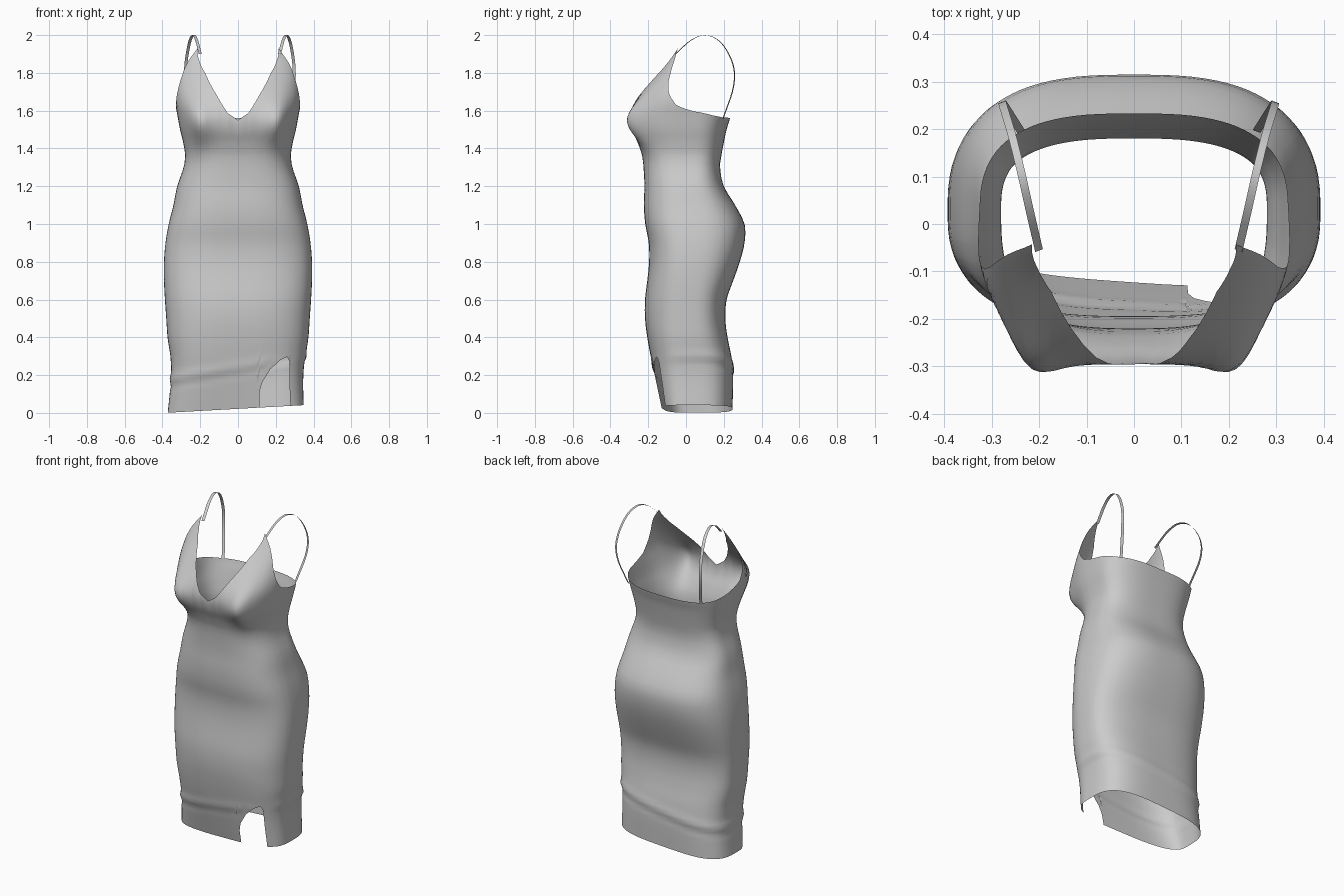
import bpy
from math import sin, cos, radians, exp, copysign
from mathutils import Vector

if "Cube" in bpy.data.objects:
    bpy.data.objects.remove(bpy.data.objects["Cube"], do_unlink=True)

# One fabric colour
GREY = (0.6, 0.6, 0.6, 1)
fabric = bpy.data.materials.new("grey fabric")
fabric.use_nodes = True
fabric.diffuse_color = GREY
fabric.node_tree.nodes["Principled BSDF"].inputs["Base Color"].default_value = GREY

# Body profile: height, half width, front depth, back depth
PROFILE = [
    (0.0, .36, -.118, .245), (.2, .35, -.165, .25), (.3, .358, -.187, .24),
    (.4, .373, -.205, .22), (.5, .38, -.217, .208), (.6, .387, -.217, .215),
    (.7, .392, -.205, .25), (.8, .392, -.195, .285), (.9, .384, -.197, .31),
    (1.0, .367, -.216, .31), (1.1, .342, -.223, .26), (1.2, .322, -.22, .2),
    (1.3, .288, -.225, .18), (1.36, .28, -.232, .187), (1.43, .29, -.255, .2),
    (1.5, .307, -.285, .215), (1.57, .32, -.295, .235), (1.64, .332, -.275, .24),
    (1.72, .333, -.222, .24), (1.84, .312, -.125, .24), (1.93, .26, -.07, .24),
]
# Upper edge height by angle from the front centre: V neck, cup tip, armhole, back
NECK = [(0, 1.55), (5, 1.59), (13, 1.685), (25, 1.8), (35, 1.86), (45, 1.905), (50, 1.93),
        (54, 1.885), (58, 1.83), (64, 1.76), (71, 1.695), (81, 1.63), (92, 1.595),
        (115, 1.575), (135, 1.565), (180, 1.56)]
# Rise of the hem at the slit by angle
SLIT = [(10, 0), (10.4, .08), (12.5, .13), (20, .2), (30, .245), (38.5, .262),
        (42.5, .235), (44, .12), (44.4, 0)]
CENTRE_Y = .03


def linear(table, t):
    for a, b in zip(table, table[1:]):
        if a[0] <= t <= b[0]:
            f = (t - a[0]) / (b[0] - a[0])
            return a[1] + f * (b[1] - a[1])
    return table[0][1] if t < table[0][0] else table[-1][1]


def smooth(table, t):
    """Cubic interpolation of every column of a table."""
    t = min(max(t, table[0][0]), table[-1][0])
    i = next(k for k in range(len(table) - 1) if t <= table[k + 1][0])
    a, b = table[i], table[i + 1]
    before, after = table[max(i - 1, 0)], table[min(i + 2, len(table) - 1)]
    h = b[0] - a[0]
    f = (t - a[0]) / h
    out = []
    for c in range(1, len(a)):
        m0 = (b[c] - before[c]) / (b[0] - before[0]) * h
        m1 = (after[c] - a[c]) / (after[0] - a[0]) * h
        d = b[c] - a[c]
        out.append(a[c] + f * (m0 + f * (3 * d - 2 * m0 - m1 + f * (m0 + m1 - 2 * d))))
    return out


def power(v, z):
    """Squared-off circle, boxier towards the hem."""
    return copysign(abs(v) ** (.72 - .12 * max(0, 1 - z / .5)), v)


def body_point(angle, z):
    half, front, back = smooth(PROFILE, z)
    s, c = power(sin(radians(angle)), z), power(cos(radians(angle)), z)
    # Rounded cups on either side of a shallow centre
    bust = .066 * exp(-((abs(angle) - 37) / 17) ** 2 - ((z - 1.54) / .105) ** 2)
    # Slanting gathered fold above the hem, fading out around the slit
    gap = z - (.22 + .17 * half * s)
    fold = .007 * exp(-((gap - .02) / .025) ** 2) - .004 * exp(-((gap + .015) / .015) ** 2)
    fold *= 1 - exp(-((angle - 45) / 40) ** 2)
    depth = (CENTRE_Y - front if c > 0 else back - CENTRE_Y) + bust
    # Slight twist of the lower skirt
    low = max(0, 1 - z / .3)
    x = (half + fold) * s - .012 * low
    return (x, CENTRE_Y - (depth + fold) * c - .06 * x * low * max(c, 0), z)


def add_mesh(name, rows, closed):
    count = len(rows[0])
    verts = [p for row in rows for p in row]
    faces = []
    for r in range(len(rows) - 1):
        for c in range(count if closed else count - 1):
            d = (c + 1) % count
            faces.append((r * count + c, r * count + d,
                          (r + 1) * count + d, (r + 1) * count + c))
    mesh = bpy.data.meshes.new(name)
    mesh.from_pydata(verts, [], faces)
    mesh.materials.append(fabric)
    obj = bpy.data.objects.new(name, mesh)
    bpy.context.collection.objects.link(obj)
    mesh.shade_smooth()


# Dress body: columns run from the hem, through the waist, to the neckline
angles = set(range(-176, 181, 4)) | {a for a, _ in SLIT}
angles |= {side * a for a, _ in NECK[1:-1] for side in (-1, 1)}
columns = []
for angle in sorted(angles):
    hem = .021 + .02 * power(sin(radians(angle)), 0) + linear(SLIT, angle)
    levels = [hem, .46, 1.36, linear(NECK, abs(angle))]
    column = []
    for low, high, steps in zip(levels, levels[1:], (20, 22, 16)):
        column += [body_point(angle, low + (high - low) * k / steps) for k in range(steps)]
    column.append(body_point(angle, levels[-1]))
    columns.append(column)
add_mesh("dress_body", list(zip(*columns)), True)

# Shoulder straps: flat ribbons from the cup tips over to the back edge
STRAP = [(0, .212, -.056, 1.9), (1, .232, .03, 1.975), (2, .25, .11, 1.999),
         (3, .27, .19, 1.955), (4, .288, .25, 1.84), (5, .285, .25, 1.72), (6, .25, .195, 1.555)]
for name, side, shift in (("left_strap", 1, .008), ("right_strap", -1, .012)):
    rows = []
    for k in range(37):
        p = Vector(smooth(STRAP, k / 6))
        p.x = side * p.x + shift
        width = Vector((.008, -.003 * side, 0))
        rows.append((p + width, p - width))
    add_mesh(name, rows, False)
